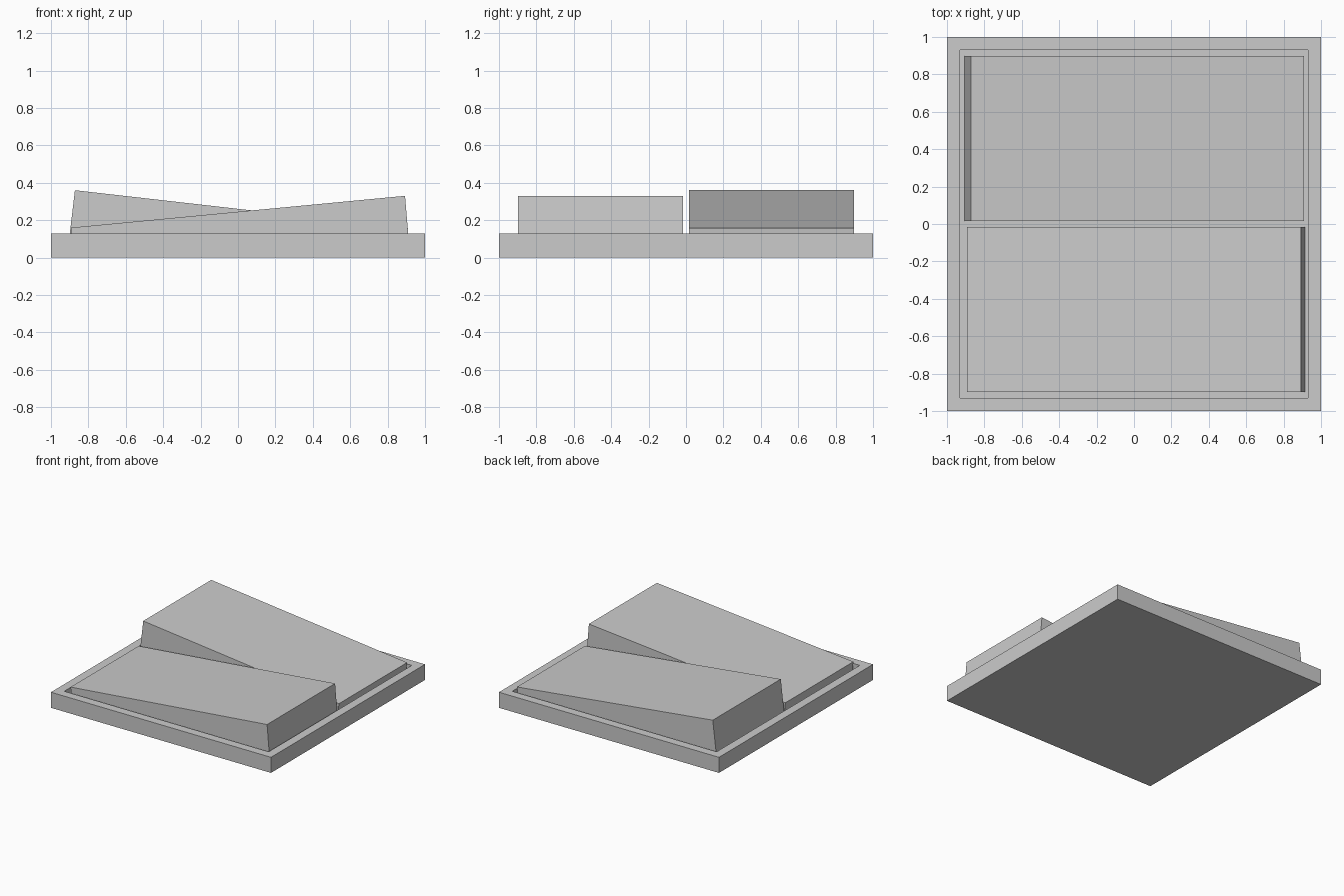
import bpy
import bmesh

cube = bpy.data.objects.get("Cube")
if cube:
    bpy.data.objects.remove(cube)

grey = bpy.data.materials.new("light grey")
grey.use_nodes = True
colour = (0.6, 0.6, 0.6, 1)
grey.diffuse_color = colour
grey.node_tree.nodes["Principled BSDF"].inputs["Base Color"].default_value = colour


def add_object(name, bm):
    bmesh.ops.recalc_face_normals(bm, faces=bm.faces)
    mesh = bpy.data.meshes.new(name)
    bm.to_mesh(mesh)
    bm.free()
    mesh.materials.append(grey)
    obj = bpy.data.objects.new(name, mesh)
    bpy.context.collection.objects.link(obj)
    return obj


def prism(name, profile, y0, y1):
    """Extrude an x-z profile along y."""
    bm = bmesh.new()
    face = bm.faces.new([bm.verts.new((x, y0, z)) for x, z in profile])
    result = bmesh.ops.extrude_face_region(bm, geom=[face])
    verts = [v for v in result["geom"] if isinstance(v, bmesh.types.BMVert)]
    bmesh.ops.translate(bm, verts=verts, vec=(0, y1 - y0, 0))
    return add_object(name, bm)


# Square wall plate with a shallow recess that holds both rockers
PLATE_TOP = 0.128
bm = bmesh.new()
bmesh.ops.create_cube(bm, size=2)
for v in bm.verts:
    v.co.z = PLATE_TOP if v.co.z > 0 else 0
top = max(bm.faces, key=lambda f: f.calc_center_median().z)
bmesh.ops.inset_region(bm, faces=[top], thickness=0.1)
walls = bmesh.ops.extrude_discrete_faces(bm, faces=[top])
bmesh.ops.translate(bm, verts=walls["faces"][0].verts, vec=(0, 0, -0.06))
add_object("wall_plate", bm)

# Front rocker, raised on the left
prism("front_rocker",
      [(-0.885, 0.08), (0.914, 0.08), (0.893, 0.33), (-0.893, 0.16)],
      -0.898, -0.015)

# Back rocker, raised on the right and tilted a little further
prism("back_rocker",
      [(-0.905, 0.08), (0.898, 0.08), (0.908, 0.157), (-0.872, 0.36)],
      0.015, 0.898)
